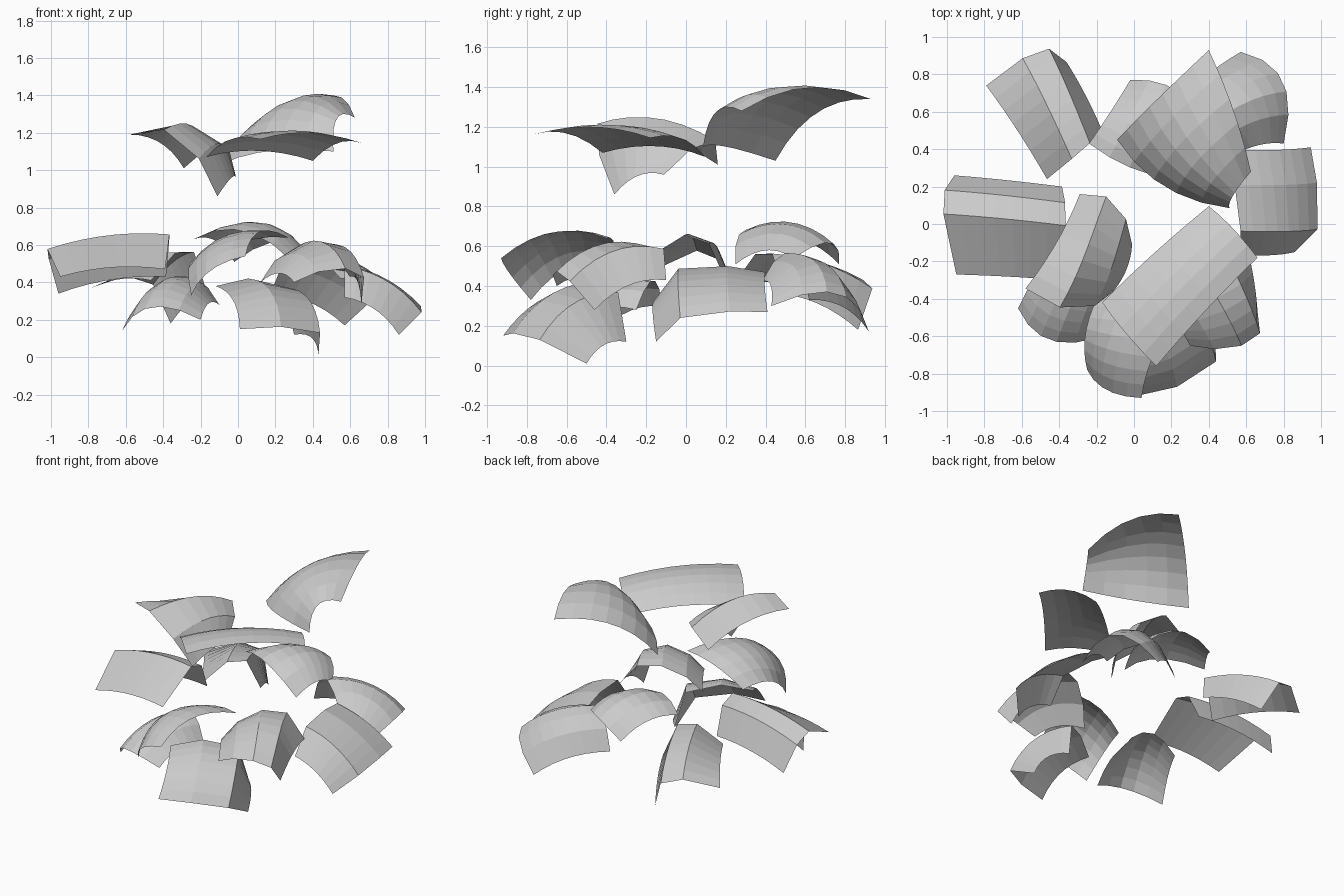
import bpy, bmesh
from mathutils import Vector

if "Cube" in bpy.data.objects:
    bpy.data.objects.remove(bpy.data.objects["Cube"])

ALONG = 7
ROUND = ((.2, .64), (.4, .96), (.6, .96), (.8, .64))   # soft cross-section


def panel(name, a0, a1, b0, b1, arch, sag, folds=ROUND):
    """Curved sheet lofted between two arched rails, a0-a1 and b0-b1.
    folds gives the creases of the cross-section as (position, height)."""
    a0, a1, b0, b1 = map(Vector, (a0, a1, b0, b1))
    up = ((b0 + b1) - (a0 + a1)).cross((a1 + b1) - (a0 + b0)).normalized()
    if up.z < 0:
        up = -up
    section = ((0, 0), *folds, (1, 0))
    bm = bmesh.new()
    rows = []
    for j in range(ALONG + 1):
        v = j / ALONG
        lift = up * arch * 4 * v * (1 - v)
        p, q = a0.lerp(a1, v) + lift, b0.lerp(b1, v) + lift
        tangent = (a1 - a0 + b1 - b0) / 2 + up * arch * 4 * (1 - 2 * v)
        n = (q - p).cross(tangent).normalized()
        if n.dot(up) < 0:
            n = -n
        rows.append([bm.verts.new(p.lerp(q, u) + n * sag * h) for u, h in section])
    for r, s in zip(rows, rows[1:]):
        for i in range(len(r) - 1):
            bm.faces.new((r[i], r[i + 1], s[i + 1], s[i]))
    bmesh.ops.recalc_face_normals(bm, faces=bm.faces)
    bm.normal_update()
    if sum(f.normal.z for f in bm.faces) < 0:
        bmesh.ops.reverse_faces(bm, faces=bm.faces)
    mesh = bpy.data.meshes.new(name)
    bm.to_mesh(mesh)
    bm.free()
    ob = bpy.data.objects.new(name, mesh)
    bpy.context.collection.objects.link(ob)
    return ob


# Upper tier of petals
panel("upper_petal_back", (-.09, .45, 1.03), (.40, .93, 1.34),
      (.51, .085, 1.10), (.625, .28, 1.28), .10, .09)
panel("upper_petal_front", (.12, -.76, 1.165), (.66, -.18, 1.145),
      (-.17, -.42, 1.07), (.40, .095, 1.05), .045, .05)
panel("upper_petal_left", (-.58, -.345, 1.19), (-.29, .16, 1.01),
      (-.11, -.36, .86), (-.01, -.11, .96), .05, .16, ((.24, 1), (.66, .85)))

# Middle tier of petals
panel("middle_petal_back", (-.24, .43, .63), (-.02, .77, .51),
      (.29, .25, .51), (.38, .54, .54), .055, .12)
panel("middle_petal_front", (-.25, -.78, .33), (-.19, -.38, .49),
      (.04, -.93, .54), (.27, -.40, .64), .09, .06)
panel("middle_petal_right", (.12, -.36, .40), (.30, -.65, .40),
      (.60, -.10, .43), (.66, -.46, .28), .05, .19, ((.2, .6), (.5, 1), (.8, .9)))

# Lower ring of petals
panel("lower_petal_left", (-.95, -.27, .43), (-.39, -.30, .47),
      (-.96, .26, .34), (-.385, .20, .43), .03, .21, ((.55, 1), (.8, .85)))
panel("lower_petal_back_left", (-.465, .24, .41), (-.79, .74, .37),
      (-.17, .50, .36), (-.36, .865, .18), .03, .19, ((.38, .9), (.7, 1)))
panel("lower_petal_back_right", (.17, .62, .33), (.57, .92, .17),
      (.55, .38, .42), (.80, .43, .30), .05, .19)
panel("lower_petal_right", (.51, .40, .47), (.945, .41, .27),
      (.57, -.165, .32), (.86, -.15, .12), .04, .13, ((.3, .6), (.72, 1)))
panel("lower_petal_front_right", (.01, -.92, .15), (-.12, -.60, .38),
      (.43, -.50, .01), (.30, -.30, .12), .05, .19, ((.3, .7), (.7, 1)))
panel("lower_petal_front_left", (-.62, -.45, .14), (-.45, -.12, .30),
      (-.20, -.61, .20), (-.10, -.25, .28), .05, .14)
